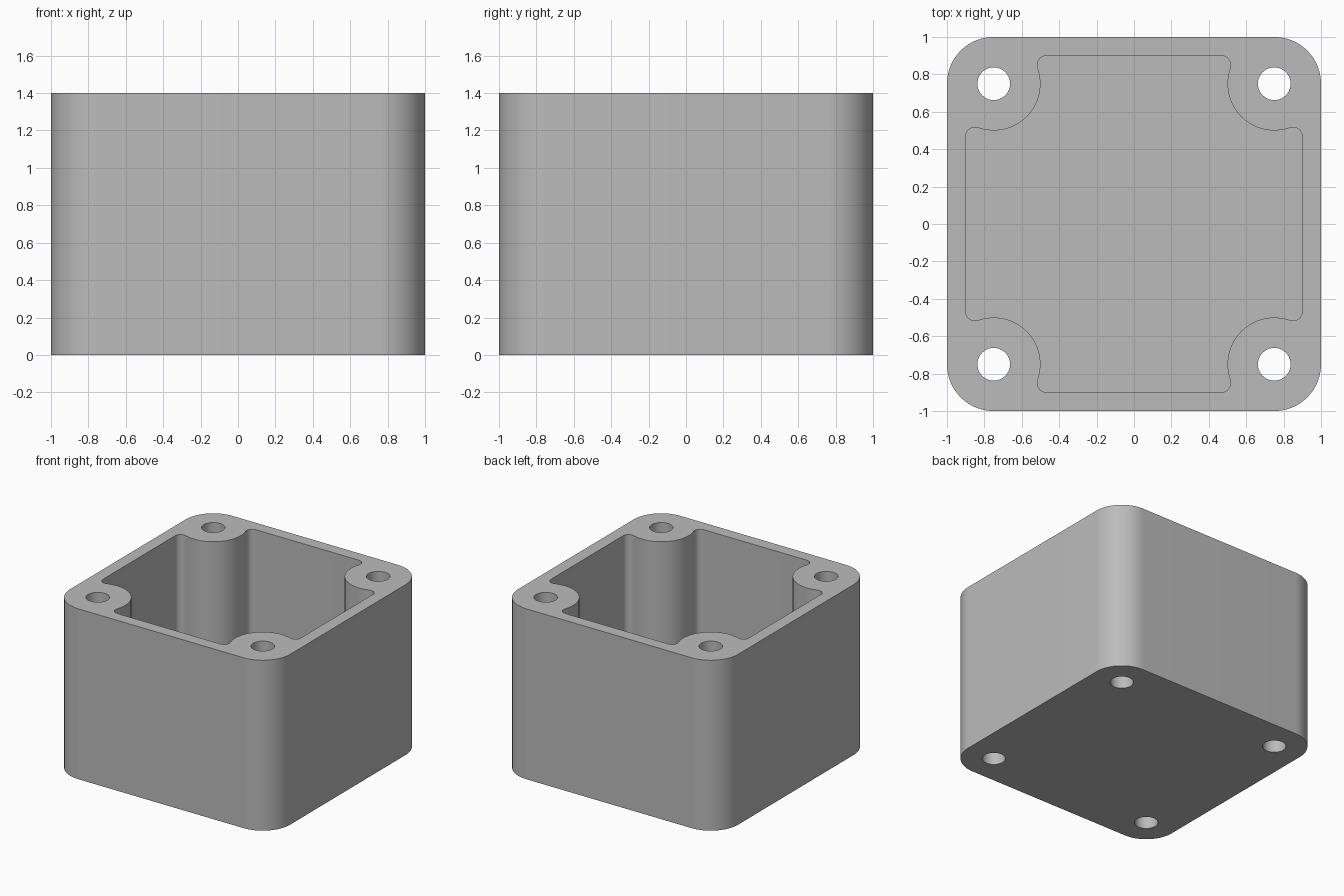
import bpy, bmesh
from math import sin, cos, atan2, sqrt, radians, pi

cube = bpy.data.objects.get("Cube")
if cube:
    bpy.data.objects.remove(cube, do_unlink=True)

HALF, HEIGHT = 1.0, 1.4
WALL, FLOOR = 0.1, 0.1
CORNER, BOSS, HOLE, FILLET = 0.25, 0.25, 0.0875, 0.05
POST = HALF - CORNER

grey = bpy.data.materials.new("mid grey")
grey.use_nodes = True
colour = (0.5, 0.5, 0.5, 1)
grey.diffuse_color = colour
grey.node_tree.nodes["Principled BSDF"].inputs["Base Color"].default_value = colour


def arc(cx, cy, r, start, end, steps):
    return [(cx + r * cos(start + (end - start) * i / steps),
             cy + r * sin(start + (end - start) * i / steps)) for i in range(steps + 1)]


def four_corners(points):
    """Repeat a corner path, given anticlockwise, around the centre."""
    loop = []
    for x, y in ((1, 0), (0, 1), (-1, 0), (0, -1)):
        loop += [(x * px - y * py, y * px + x * py) for px, py in points]
    return loop


def prism(name, outline, z0, z1):
    bm = bmesh.new()
    base = bm.faces.new([bm.verts.new((x, y, z0)) for x, y in outline])
    top = bmesh.ops.extrude_face_region(bm, geom=[base])["geom"]
    bmesh.ops.translate(bm, vec=(0, 0, z1 - z0),
                        verts=[v for v in top if isinstance(v, bmesh.types.BMVert)])
    bmesh.ops.recalc_face_normals(bm, faces=bm.faces)
    mesh = bpy.data.meshes.new(name)
    bm.to_mesh(mesh)
    bm.free()
    mesh.materials.append(grey)
    obj = bpy.data.objects.new(name, mesh)
    bpy.context.collection.objects.link(obj)
    return obj


# Outer body with rounded vertical corners
body = prism("enclosure_body",
             four_corners(arc(POST, POST, CORNER, 0, pi / 2, 24)), 0, HEIGHT)

# Cavity outline: small fillets blend the walls into the round screw posts
fy = HALF - WALL - FILLET
dy = fy - POST
dx = sqrt((BOSS + FILLET) ** 2 - dy ** 2)
fx = POST - dx
tilt = atan2(dy, dx)
corner = arc(fy, fx, FILLET, 0, pi / 2 + tilt, 12)
corner += arc(POST, POST, BOSS, radians(270) + tilt, pi - tilt, 32)[1:-1]
corner += arc(fx, fy, FILLET, -tilt, pi / 2, 12)
cutters = [prism("cavity_cutter", four_corners(corner), FLOOR, HEIGHT + 0.2)]

# Screw holes through the posts
for x in (-POST, POST):
    for y in (-POST, POST):
        cutters.append(prism("hole_cutter", arc(x, y, HOLE, 0, 2 * pi, 40)[:-1],
                             -0.2, HEIGHT + 0.2))

bpy.ops.object.select_all(action='DESELECT')
bpy.context.view_layer.objects.active = body
body.select_set(True)
for cutter in cutters:
    cutter.hide_render = True
    mod = body.modifiers.new("cut", 'BOOLEAN')
    mod.operation = 'DIFFERENCE'
    mod.solver = 'EXACT'
    mod.object = cutter
    bpy.ops.object.modifier_apply(modifier=mod.name)
    bpy.data.objects.remove(cutter, do_unlink=True)

bpy.ops.object.shade_smooth_by_angle(angle=radians(30))
